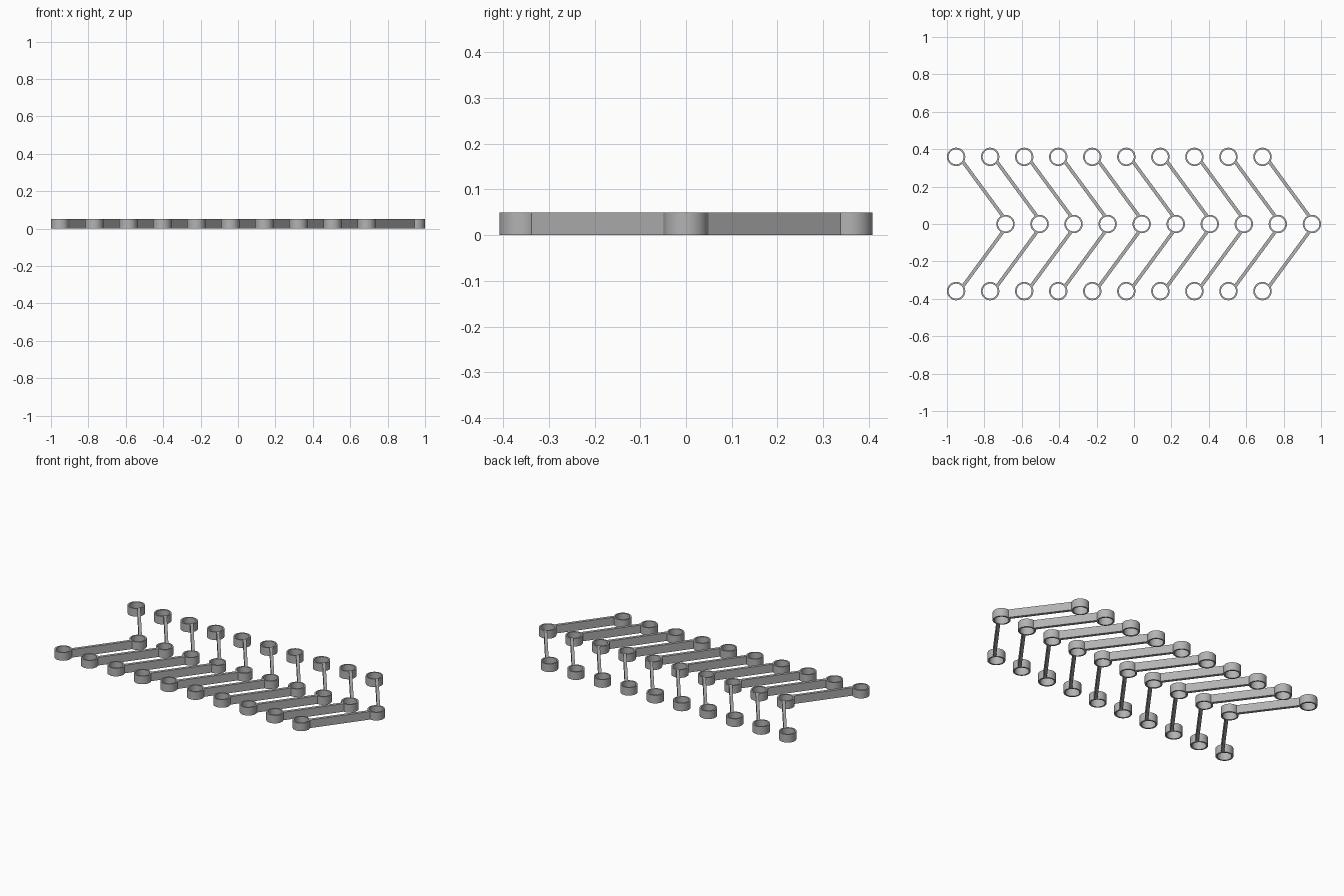
import bpy, bmesh, math
from mathutils import Vector

cube = bpy.data.objects.get("Cube")
if cube:
    bpy.data.objects.remove(cube, do_unlink=True)

HEIGHT = 0.05
R_OUT, R_IN = 0.049, 0.040
COUNT, SPACING = 10, 0.182
START_X, ARM_X, ARM_Y = -0.951, 0.264, 0.359
BAR_IN, BAR_OUT = 0.0045, 0.0225   # bar faces, measured sideways from the ring centres
INSET = 0.043                      # bar ends are buried in the ring walls

gray = bpy.data.materials.new("neutral gray")
gray.use_nodes = True
gray.diffuse_color = (0.45, 0.45, 0.45, 1)
gray.node_tree.nodes["Principled BSDF"].inputs["Base Color"].default_value = (0.45, 0.45, 0.45, 1)


def finish(bm, name):
    bmesh.ops.recalc_face_normals(bm, faces=bm.faces[:])
    mesh = bpy.data.meshes.new(name)
    bm.to_mesh(mesh)
    bm.free()
    mesh.materials.append(gray)
    return mesh


def ring_mesh(segments=48):
    # Rectangular wall section swept around the z axis
    bm = bmesh.new()
    section = [(R_IN, 0), (R_OUT, 0), (R_OUT, HEIGHT), (R_IN, HEIGHT)]
    loops = []
    for i in range(segments):
        a = math.tau * i / segments
        loops.append([bm.verts.new((r * math.cos(a), r * math.sin(a), z)) for r, z in section])
    for i in range(segments):
        a, b = loops[i], loops[(i + 1) % segments]
        for j in range(4):
            k = (j + 1) % 4
            face = bm.faces.new((a[j], b[j], b[k], a[k]))
            face.smooth = j in (1, 3)
    # Rims stay sharp
    for e in bm.edges:
        e.smooth = all(f.smooth for f in e.link_faces)
    return finish(bm, "ring")


def bar_mesh(side):
    # Flat bar from the outer ring to the middle ring, on the leading side
    outer, middle = Vector((0, side * ARM_Y, 0)), Vector((ARM_X, 0, 0))
    d = (middle - outer).normalized()
    n = Vector((abs(d.y), side * d.x, 0))
    a, b = outer + d * INSET, middle - d * INSET
    bm = bmesh.new()
    base = bm.faces.new([bm.verts.new(p) for p in (
        a + n * BAR_IN, b + n * BAR_IN, b + n * BAR_OUT, a + n * BAR_OUT)])
    top = bmesh.ops.extrude_face_region(bm, geom=[base], use_keep_orig=True)["geom"]
    bmesh.ops.translate(bm, vec=(0, 0, HEIGHT),
                        verts=[v for v in top if isinstance(v, bmesh.types.BMVert)])
    return finish(bm, "bar")


def place(name, mesh, x, y=0):
    obj = bpy.data.objects.new(name, mesh)
    obj.location = (x, y, 0)
    bpy.context.collection.objects.link(obj)


ring = ring_mesh()
bars = {"front": (-1, bar_mesh(-1)), "back": (1, bar_mesh(1))}

# Row of chevrons: one middle ring, with a bar and an end ring on each side
for i in range(COUNT):
    x = START_X + i * SPACING
    place(f"middle_ring_{i + 1}", ring, x + ARM_X)
    for label, (side, bar) in bars.items():
        place(f"{label}_ring_{i + 1}", ring, x, side * ARM_Y)
        place(f"{label}_bar_{i + 1}", bar, x)
